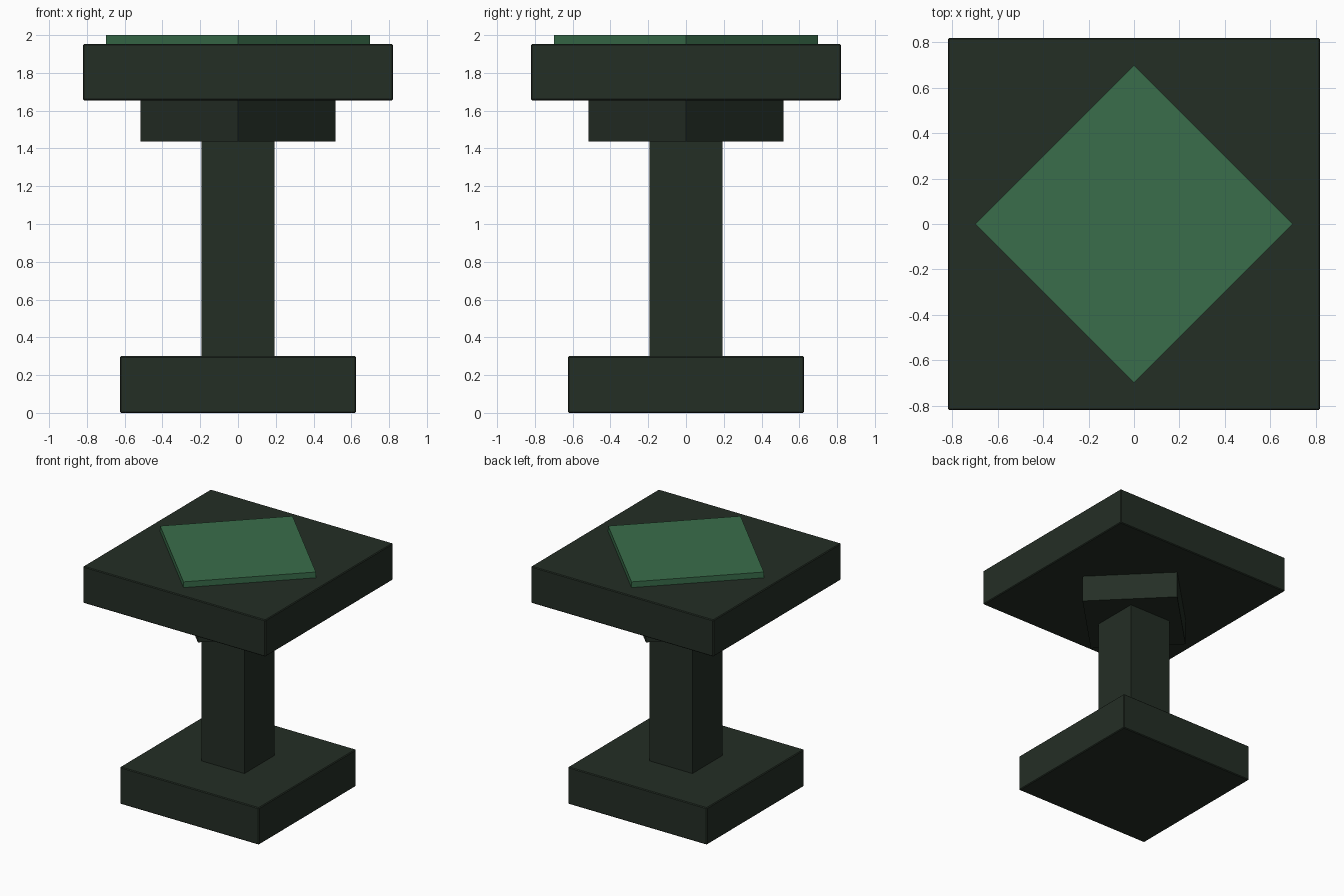
import bpy, math

if "Cube" in bpy.data.objects:
    bpy.data.objects.remove(bpy.data.objects["Cube"])


def material(name, rgb):
    m = bpy.data.materials.new(name)
    m.diffuse_color = (*rgb, 1.0)
    m.use_nodes = True
    m.node_tree.nodes["Principled BSDF"].inputs["Base Color"].default_value = m.diffuse_color
    return m


DARK = material("dark green stone", (0.0176, 0.0273, 0.0185))
GREEN = material("green inlay", (0.042, 0.155, 0.070))


def block(name, half, z0, z1, mat, diamond=False, bevel=0.0):
    """Square block; half is the half width, or half diagonal for a diamond."""
    radius = half if diamond else half * math.sqrt(2)
    bpy.ops.mesh.primitive_cylinder_add(
        vertices=4, radius=radius, depth=z1 - z0, location=(0, 0, (z0 + z1) / 2),
        rotation=(0, 0, 0 if diamond else math.pi / 4))
    ob = bpy.context.object
    ob.name = name
    bpy.ops.object.transform_apply(location=True, rotation=True)
    ob.data.materials.append(mat)
    if bevel:
        mod = ob.modifiers.new("edge_bevel", 'BEVEL')
        mod.width = bevel
        mod.segments = 1
    return ob


# Pedestal from the ground up
block("base", 0.625, 0.0, 0.30, DARK, bevel=0.006)
block("column", 0.193, 0.30, 1.437, DARK)
block("capital", 0.515, 1.437, 1.655, DARK, diamond=True)
block("top_slab", 0.82, 1.655, 1.953, DARK, bevel=0.006)
# Turned plate on the slab
block("top_plate", 0.70, 1.953, 2.0, GREEN, diamond=True)
